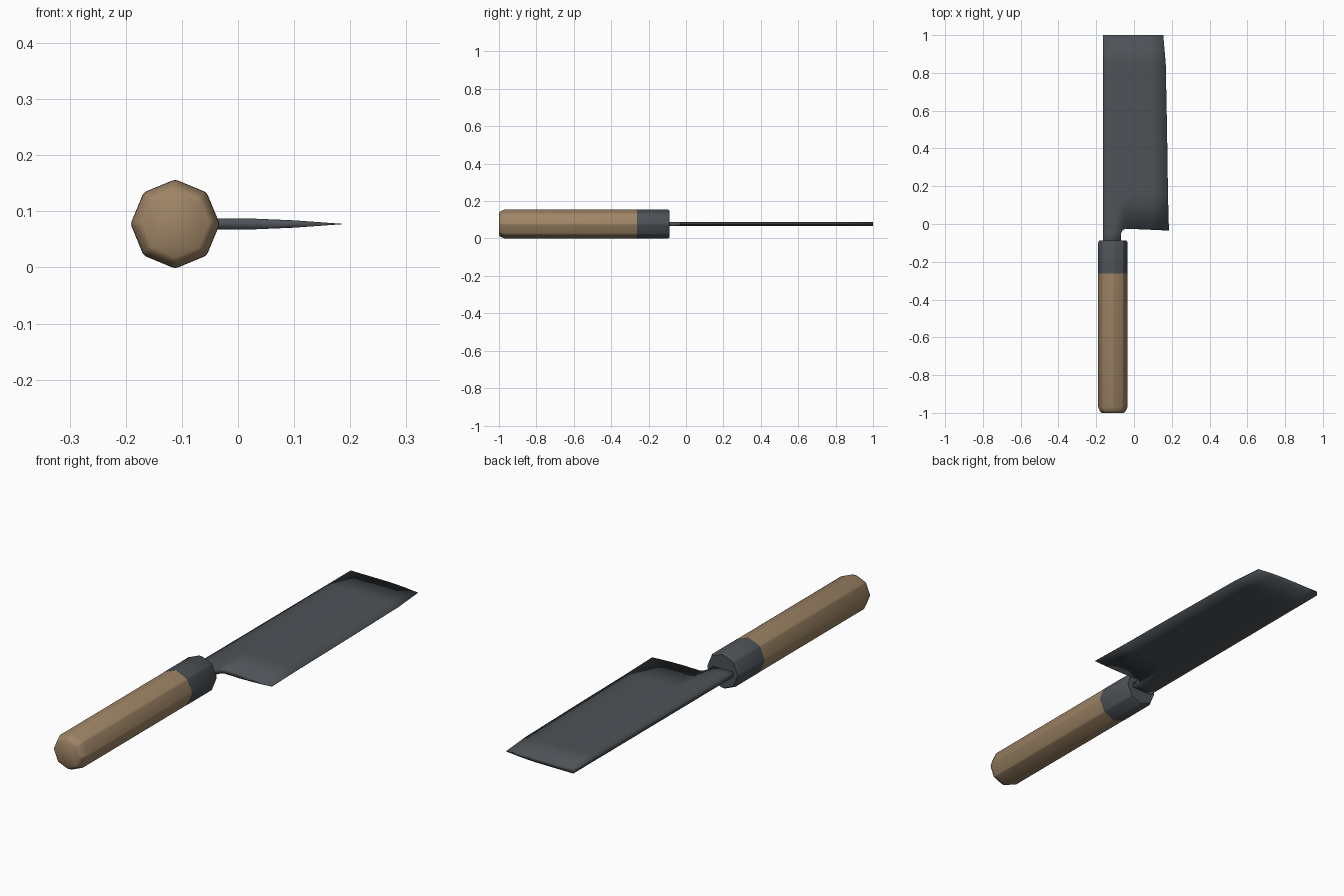
import bpy, bmesh, math

cube = bpy.data.objects.get("Cube")
if cube:
    bpy.data.objects.remove(cube, do_unlink=True)

AXIS_X, AXIS_Z = -0.112, 0.0775


def material(name, color, roughness):
    mat = bpy.data.materials.new(name)
    mat.use_nodes = True
    mat.diffuse_color = (*color, 1)
    shader = mat.node_tree.nodes["Principled BSDF"]
    shader.inputs["Base Color"].default_value = (*color, 1)
    shader.inputs["Roughness"].default_value = roughness
    return mat


wood = material("warm wood", (0.34, 0.23, 0.13), 0.6)
steel = material("dark steel", (0.075, 0.085, 0.095), 0.4)


def add_object(name, bm, mat):
    bmesh.ops.recalc_face_normals(bm, faces=bm.faces)
    mesh = bpy.data.meshes.new(name)
    bm.to_mesh(mesh)
    bm.free()
    mesh.materials.append(mat)
    mesh.shade_smooth()
    obj = bpy.data.objects.new(name, mesh)
    bpy.context.collection.objects.link(obj)
    return obj


def octagon_bar(name, profile, mat):
    """Eight-sided bar along y from (y, radius) rings, with softened long edges."""
    bm = bmesh.new()
    rings = []
    for y, r in profile:
        angles = [math.radians(45 * i) for i in range(8)]
        rings.append([bm.verts.new((AXIS_X + r * math.cos(a), y, AXIS_Z + r * math.sin(a)))
                      for a in angles])
    for a, b in zip(rings, rings[1:]):
        for i in range(8):
            j = (i + 1) % 8
            bm.faces.new((a[i], a[j], b[j], b[i]))
    bm.faces.new(rings[0])
    bm.faces.new(rings[-1])
    # Soften only the corners that run along the bar
    long_edges = [e for e in bm.edges
                  if abs(e.verts[0].co.y - e.verts[1].co.y) > 0.002]
    bmesh.ops.bevel(bm, geom=long_edges, offset=0.005, segments=2,
                    profile=0.5, affect='EDGES')
    obj = add_object(name, bm, mat)
    bpy.context.view_layer.objects.active = obj
    obj.select_set(True)
    bpy.ops.object.shade_smooth_by_angle(angle=math.radians(50))
    obj.select_set(False)


# Handle with rounded butt, and ferrule with a small chamfer
octagon_bar("handle", [(-1.0, 0.06), (-0.99, 0.07), (-0.968, 0.079), (-0.262, 0.079)], wood)
octagon_bar("ferrule", [(-0.262, 0.0795), (-0.1, 0.0795), (-0.088, 0.073)], steel)


# Blade: a flat sheet with a neck, extruded and then tapered to the cutting edge
def half_thickness(t):
    return 0.0095 * (1 - max(0, t) ** 1.7) + 0.0004


columns = [-0.165, -0.115, -0.068, -0.06, -0.045, 0.03, 0.1, 0.185]
heel_y = [-0.05, -0.05, -0.05, -0.032, -0.025, -0.028, -0.031, -0.035]
body_rows = [(0.15, 0.18), (0.5, 0.175), (0.85, 0.168), (1.0, 0.155)]

bm = bmesh.new()
grid = [[bm.verts.new((x, y, 0)) for x, y in zip(columns, heel_y)]]
for y, edge_x in body_rows:
    # Only the cutting side of the sheet follows the curved edge
    grid.append([bm.verts.new((x if x < 0 else x * edge_x / columns[-1], y, 0))
                 for x in columns])
for a, b in zip(grid, grid[1:]):
    for i in range(len(columns) - 1):
        bm.faces.new((a[i], a[i + 1], b[i + 1], b[i]))
neck = [bm.verts.new((x, -0.13, 0)) for x in columns[:3]]
for i in range(2):
    bm.faces.new((neck[i], neck[i + 1], grid[0][i + 1], grid[0][i]))

edge_line = {row[-1] for row in grid}
taper = {}
for row in grid:
    for v in row:
        taper[v] = half_thickness(v.co.x / row[-1].co.x)
for v in neck:
    taper[v] = half_thickness(0)
lower = [(v, t) for v, t in taper.items()]
sizes = {(round(v.co.x, 5), round(v.co.y, 5)): t for v, t in lower}

result = bmesh.ops.extrude_face_region(bm, geom=list(bm.faces), use_keep_orig=True)
raised = {g for g in result["geom"] if isinstance(g, bmesh.types.BMVert)}
for v in bm.verts:
    t = sizes[(round(v.co.x, 5), round(v.co.y, 5))]
    v.co.z = AXIS_Z + (t if v in raised else -t)
add_object("blade", bm, steel)
